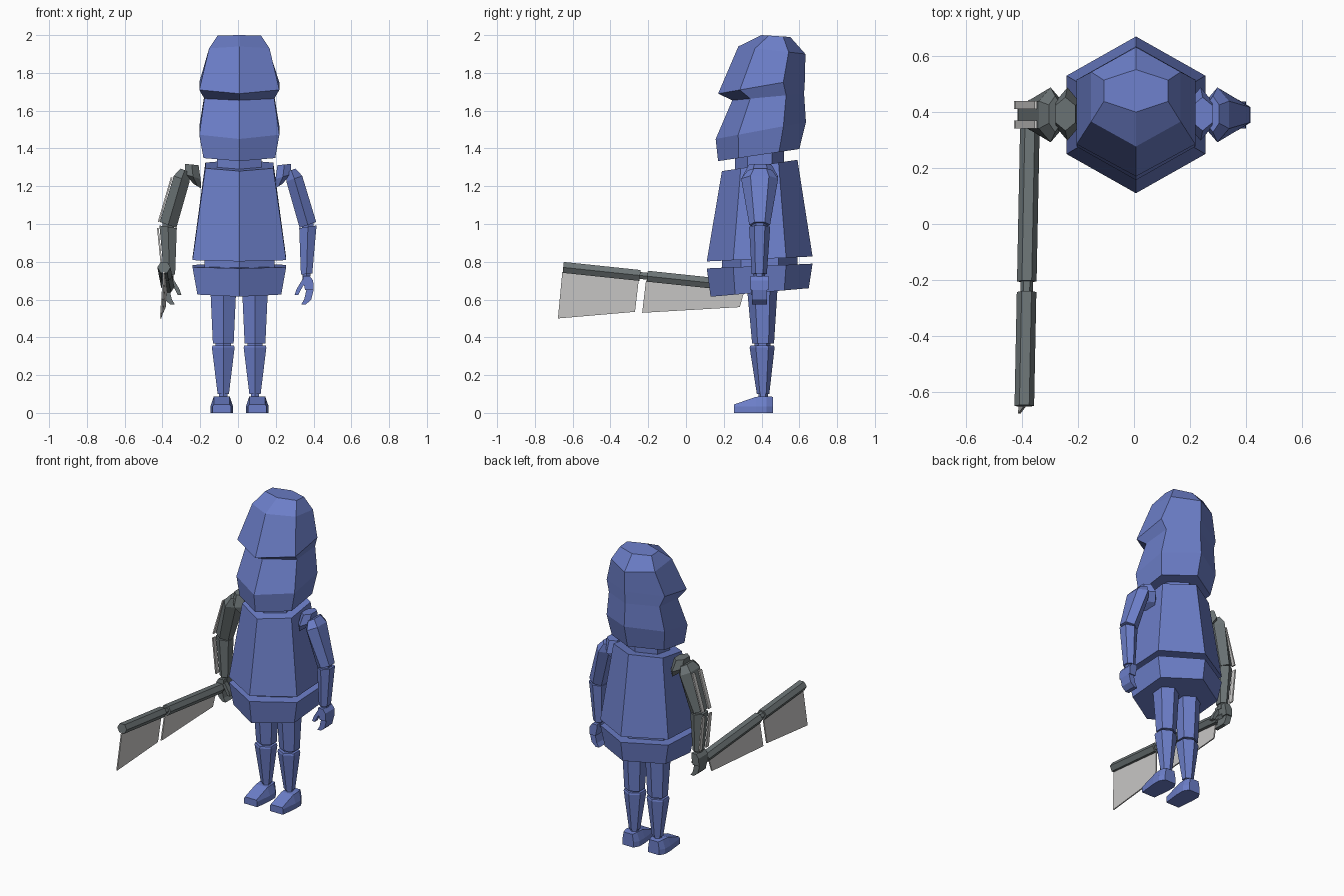
import bpy, bmesh, math

def material(name, color):
    m = bpy.data.materials.new(name)
    m.diffuse_color = (*color, 1)
    return m

BLUE = material("cloth blue", (0.15, 0.21, 0.58))
GREY = material("dark steel", (0.15, 0.175, 0.18))
PALE = material("pale blade", (0.6, 0.59, 0.58))

def loft(name, rings, mat):
    """Skin a list of equal-length point rings and cap both ends."""
    bm = bmesh.new()
    loops = [[bm.verts.new(p) for p in r] for r in rings]
    n = len(loops[0])
    for a, b in zip(loops, loops[1:]):
        for i in range(n):
            j = (i + 1) % n
            bm.faces.new((a[i], a[j], b[j], b[i]))
    bm.faces.new(loops[0])
    bm.faces.new(loops[-1])
    bmesh.ops.recalc_face_normals(bm, faces=bm.faces)
    me = bpy.data.meshes.new(name)
    bm.to_mesh(me)
    bm.free()
    me.materials.append(mat)
    ob = bpy.data.objects.new(name, me)
    bpy.context.collection.objects.link(ob)
    return ob

def hexa(x, y, z, hw, hv, slope_x=0.0, slope_y=0.0):
    """Six-sided ring with a corner facing front and back."""
    pts = []
    for i in range(6):
        a = math.radians(60 * i)
        u, v = hw * math.sin(a) / math.sin(math.radians(60)), -hv * math.cos(a)
        pts.append((x + u, y + v, z + slope_x * u + slope_y * v))
    return pts

def body_ring(yf, zf, yb, zb, hw):
    """Hex ring given by its front and back corners."""
    return hexa(0.007, (yf + yb) / 2, (zf + zb) / 2, hw, (yb - yf) / 2,
                0, (zb - zf) / (yb - yf))

def rect(x0, x1, y0, y1, z):
    return [(x0, y0, z), (x1, y0, z), (x1, y1, z), (x0, y1, z)]

# Coat skirt, waist, torso and neck
loft("coat_skirt", [body_ring(0.13, 0.615, 0.65, 0.66, 0.222),
                    body_ring(0.11, 0.765, 0.67, 0.79, 0.248)], BLUE)
loft("waist", [body_ring(0.19, 0.75, 0.59, 0.77, 0.185),
               body_ring(0.19, 0.815, 0.59, 0.835, 0.185)], BLUE)
loft("torso", [body_ring(0.11, 0.802, 0.67, 0.828, 0.248),
               body_ring(0.19, 1.28, 0.59, 1.34, 0.18)], BLUE)
loft("neck", [body_ring(0.26, 1.27, 0.52, 1.31, 0.118),
              body_ring(0.26, 1.36, 0.52, 1.40, 0.118)], BLUE)

# Hooded head with an overhanging brow
loft("head", [body_ring(0.17, 1.333, 0.60, 1.397, 0.19),
              body_ring(0.157, 1.45, 0.635, 1.54, 0.212),
              body_ring(0.245, 1.655, 0.625, 1.69, 0.185),
              body_ring(0.17, 1.69, 0.63, 1.77, 0.212),
              body_ring(0.277, 1.94, 0.632, 1.90, 0.16),
              body_ring(0.40, 2.0, 0.552, 1.99, 0.115)], BLUE)

# Legs and feet
for side, s in (("right", -1), ("left", 1)):
    x = 0.006 + s * 0.084
    def seg(name, *rows):
        loft(side + "_" + name, [hexa(x, y, z, w, v) for y, z, w, v in rows], BLUE)
    seg("thigh", (0.408, 0.368, 0.055, 0.058), (0.404, 0.65, 0.068, 0.08))
    seg("knee", (0.405, 0.345, 0.04, 0.043), (0.405, 0.38, 0.04, 0.043))
    seg("shin", (0.408, 0.10, 0.03, 0.033), (0.403, 0.345, 0.06, 0.066),
        (0.403, 0.357, 0.057, 0.062))
    seg("ankle", (0.408, 0.07, 0.022, 0.025), (0.408, 0.11, 0.022, 0.025))
    fx = 0.008 + s * 0.094
    loft(side + "_foot", [
        [(fx - w, y, 0), (fx + w, y, 0), (fx + w, y, 0.035), (fx + t, y, h),
         (fx - t, y, h), (fx - w, y, 0.035)]
        for y, w, t, h in ((0.255, 0.048, 0.042, 0.045), (0.37, 0.06, 0.042, 0.085),
                           (0.425, 0.06, 0.042, 0.088), (0.46, 0.04, 0.032, 0.085))], BLUE)

# Arms: cloth on one side, steel on the other
for side, s, mat in (("right", -1, GREY), ("left", 1, BLUE)):
    def limb(name, *rows):
        loft(side + "_" + name, [hexa(s * x, y, z, w, v, s * k)
                                 for x, y, z, w, v, k in rows], mat)
    limb("shoulder", (0.215, 0.393, 1.20, 0.02, 0.06, 0.6),
         (0.238, 0.393, 1.25, 0.04, 0.095, 0.3),
         (0.245, 0.393, 1.315, 0.036, 0.06, 0.1))
    limb("upper_arm", (0.37, 0.39, 0.995, 0.044, 0.055, 0.35),
         (0.298, 0.39, 1.24, 0.042, 0.098, 0.35),
         (0.282, 0.393, 1.285, 0.022, 0.065, 0.4))
    limb("elbow", (0.371, 0.39, 0.96, 0.03, 0.04, 0.1),
         (0.368, 0.39, 1.02, 0.03, 0.04, 0.3))
    limb("forearm", (0.363, 0.388, 0.735, 0.03, 0.04, 0.1),
         (0.37, 0.39, 0.985, 0.046, 0.056, 0.15))
    limb("wrist", (0.362, 0.388, 0.70, 0.02, 0.03, 0),
         (0.363, 0.388, 0.75, 0.02, 0.03, 0))
    # Hand: bent finger block and a thumb
    def block(name, y0, y1, *rows):
        loft(side + "_" + name, [rect(s * a, s * b, y0, y1, z) for a, b, z in rows], mat)
    block("palm", 0.342, 0.437, (0.355, 0.40, 0.65), (0.345, 0.398, 0.70),
          (0.345, 0.38, 0.725))
    block("fingers", 0.35, 0.43, (0.335, 0.36, 0.575), (0.35, 0.388, 0.60),
          (0.362, 0.40, 0.65))
    block("thumb", 0.345, 0.375, (0.30, 0.32, 0.625), (0.31, 0.335, 0.655),
          (0.34, 0.365, 0.705))

# Pale guard strips along the outside of the steel arm
for name, (xa, za), (xb, zb) in (("upper_arm_strip", (0.416, 1.01), (0.347, 1.245)),
                                 ("forearm_strip", (0.397, 0.75), (0.42, 0.98))):
    for tag, y in (("front", 0.355), ("back", 0.425)):
        loft(name + "_" + tag, [rect(-xa - 0.009, -xa, y - 0.014, y + 0.014, za),
                                rect(-xb - 0.009, -xb, y - 0.014, y + 0.014, zb)], PALE)

# Folding blade: two hexagonal spine bars, a hinge and two thin blades
def bar_ring(y, r):
    x, z = -0.379 + 0.02 * y, 0.702 - 0.105 * y
    return [(x + r * math.cos(math.radians(60 * i)), y + 0.1 * r * math.sin(math.radians(60 * i)),
             z + r * 0.95 * math.sin(math.radians(60 * i))) for i in range(6)]

def bar(name, y0, y1, r):
    loft(name, [bar_ring(y0, r), bar_ring(y1, r)], GREY)

bar("inner_bar", -0.205, 0.34, 0.035)
bar("outer_bar", -0.65, -0.243, 0.035)
bar("bar_hinge", -0.25, -0.195, 0.022)
bar("grip_pin", 0.33, 0.40, 0.024)

def blade(name, outline):
    def side(dx):
        return [(-0.381 + 0.02 * y + 0.07 * (z - 0.72) + dx, y, z) for y, z in outline]
    loft(name, [side(-0.004), side(0.004)], PALE)

blade("outer_blade", [(-0.655, 0.745), (-0.678, 0.50), (-0.27, 0.535), (-0.25, 0.705)])
blade("inner_blade", [(-0.212, 0.70), (-0.232, 0.53), (0.285, 0.56), (0.31, 0.65)])
